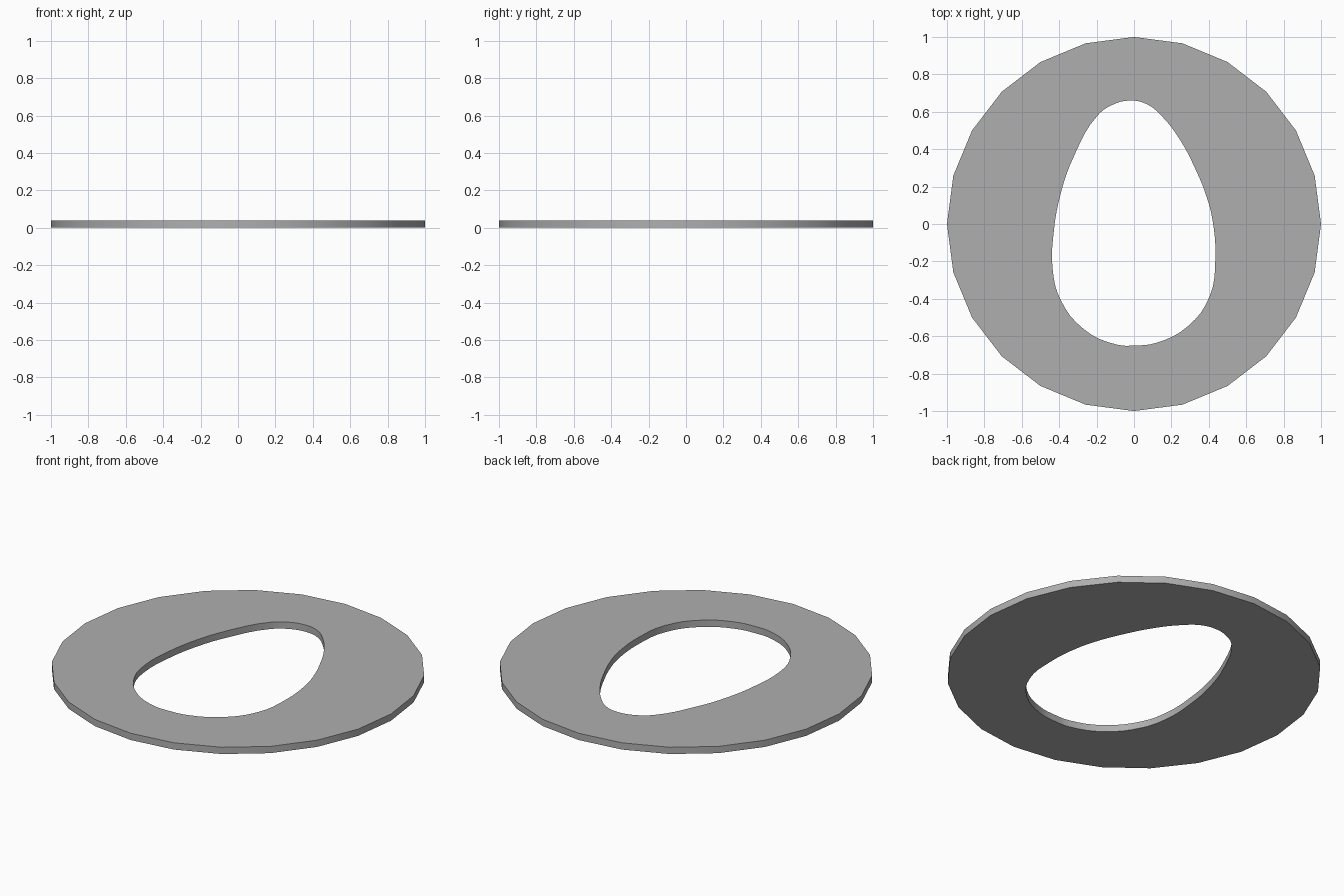
import bpy
from math import sin, cos, pi, radians

if "Cube" in bpy.data.objects:
    bpy.data.objects.remove(bpy.data.objects["Cube"])

THICK = 0.04

# Flat profile: an outer outline with an egg-shaped opening, extruded
profile = bpy.data.curves.new("ring_plate", 'CURVE')
profile.dimensions = '2D'
profile.fill_mode = 'BOTH'
profile.extrude = THICK / 2
profile.resolution_u = 4

# Outer 24-sided rim
rim = profile.splines.new('POLY')
rim.points.add(23)
for i, p in enumerate(rim.points):
    a = 2 * pi * i / 24
    p.co = (cos(a), sin(a), 0, 1)
rim.use_cyclic_u = True

# Egg-shaped opening, narrow end towards the back
egg = [(-0.02, 0.66), (0.07, 0.64), (0.15, 0.575), (0.246, 0.45),
       (0.33, 0.29), (0.39, 0.14), (0.42, 0.02), (0.435, -0.18),
       (0.405, -0.385), (0.29, -0.545), (0.12, -0.635), (0, -0.65),
       (-0.09, -0.645), (-0.265, -0.565), (-0.395, -0.40),
       (-0.435, -0.24), (-0.43, -0.05), (-0.39, 0.17),
       (-0.32, 0.365), (-0.195, 0.58), (-0.12, 0.635)]
hole = profile.splines.new('BEZIER')
hole.bezier_points.add(len(egg) - 1)
for p, (x, y) in zip(hole.bezier_points, egg):
    p.co = (x, y, 0)
    p.handle_left_type = p.handle_right_type = 'AUTO'
hole.use_cyclic_u = True

# Turn the profile into a mesh standing on the floor
plate = bpy.data.objects.new("ring_plate", profile)
bpy.context.collection.objects.link(plate)
plate.location.z = THICK / 2
bpy.context.view_layer.objects.active = plate
plate.select_set(True)
bpy.ops.object.convert(target='MESH')

# Weld caps to walls and make the faces point outwards
bpy.ops.object.mode_set(mode='EDIT')
bpy.ops.mesh.select_all(action='SELECT')
bpy.ops.mesh.remove_doubles(threshold=0.0005)
bpy.ops.mesh.normals_make_consistent(inside=False)
bpy.ops.object.mode_set(mode='OBJECT')

# Smooth walls, sharp cap edges, mid-grey colour
bpy.ops.object.shade_smooth_by_angle(angle=radians(40))
grey = bpy.data.materials.new("mid_grey")
grey.diffuse_color = (0.43, 0.43, 0.43, 1)
grey.use_nodes = True
grey.node_tree.nodes["Principled BSDF"].inputs["Base Color"].default_value = grey.diffuse_color
plate.data.materials.clear()
plate.data.materials.append(grey)
